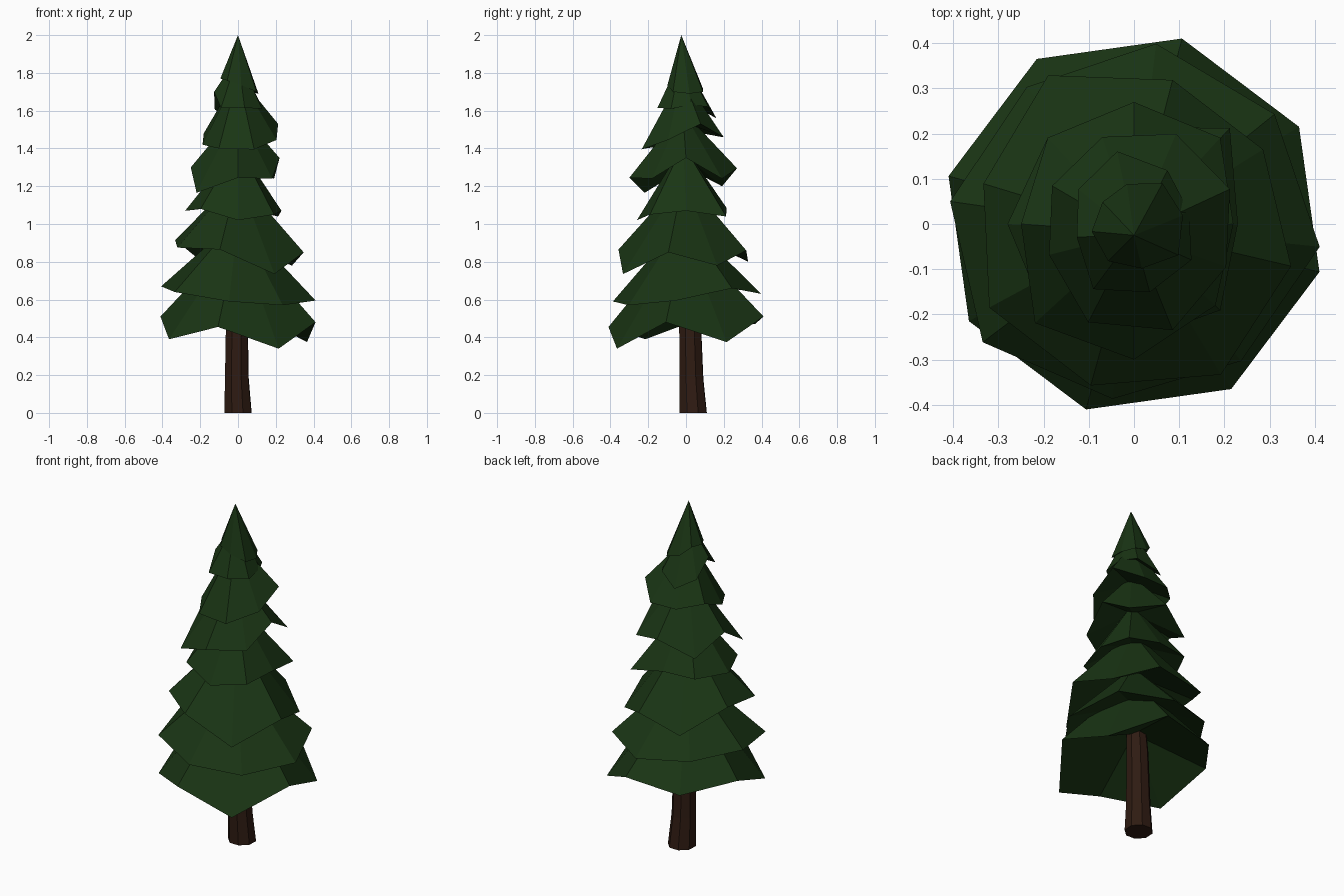
import bpy, bmesh
from math import radians, cos, sin


def material(name, rgb):
    m = bpy.data.materials.new(name)
    m.diffuse_color = (*rgb, 1)
    return m


def finish(name, bm, mat):
    bmesh.ops.recalc_face_normals(bm, faces=bm.faces)
    me = bpy.data.meshes.new(name)
    bm.to_mesh(me)
    bm.free()
    me.materials.append(mat)
    ob = bpy.data.objects.new(name, me)
    bpy.context.collection.objects.link(ob)
    return ob


green = material("needles", (0.010, 0.035, 0.007))
brown = material("bark", (0.028, 0.011, 0.006))


def tier(number, start, tip_z, radii, heights):
    """Eight-sided cone with an uneven rim and a hollowed underside."""
    bm = bmesh.new()
    tip = bm.verts.new((0, 0.01 - 0.0175 * tip_z, tip_z))
    hollow_z = sum(heights) / 8 + 0.42 * sum(radii) / 8
    hollow = bm.verts.new((0, 0.01 - 0.0175 * hollow_z, hollow_z))
    rim = []
    for i, (r, z) in enumerate(zip(radii, heights)):
        a = radians(start + 45 * i)
        rim.append(bm.verts.new((r * cos(a), r * sin(a), z)))
    for i in range(8):
        a, b = rim[i], rim[(i + 1) % 8]
        bm.faces.new((a, b, tip))
        bm.faces.new((b, a, hollow))
    finish(f"foliage_tier_{number}", bm, green)


# foliage, bottom to top
tier(1, -59.5, 0.95, [.424] * 8, (.34, .48, .375, .51, .47, .51, .39, .455))
tier(2, -52, 1.03, (.385, .414, .395, .402, .385, .41, .425, .39),
     (.57, .595, .66, .63, .65, .67, .64, .59))
tier(3, -60, 1.25, (.385, .36, .33, .33, .38, .345, .37, .37),
     (.735, .85, .78, .86, .80, .915, .875, .865))
tier(4, -45, 1.42, (.27, .23, .30, .215, .27, .28, .28, .26),
     (1.05, 1.07, 1.04, 1.085, 1.08, 1.07, 1.08, 1.02))
tier(5, -45, 1.60, (.255, .22, .27, .27, .27, .25, .31, .30),
     (1.24, 1.35, 1.24, 1.295, 1.2, 1.3, 1.165, 1.245))
tier(6, -70, 1.79, (.25, .225, .226, .22, .205, .20, .20, .24),
     (1.395, 1.445, 1.53, 1.46, 1.46, 1.48, 1.42, 1.4))
tier(7, -77, 1.89, (.155, .15, .125, .14, .165, .145, .13, .17),
     (1.615, 1.61, 1.63, 1.62, 1.56, 1.605, 1.7, 1.615))
tier(8, -80, 2.0, (.10, .12, .11, .11, .09, .085, .095, .10),
     (1.735, 1.70, 1.69, 1.70, 1.72, 1.77, 1.77, 1.76))

# trunk: leaning, tapering eight-sided stem that runs up inside the foliage
bm = bmesh.new()
rings = []
for x, y, z, r in ((0, .038, 0, .077), (-.006, .029, .18, .067),
                   (-.006, .021, .5, .061), (0, -.005, 1.0, .04),
                   (0, -.02, 1.75, .012)):
    rings.append([bm.verts.new((x + r * cos(radians(45 * i + 20)),
                                y + r * sin(radians(45 * i + 20)), z))
                  for i in range(8)])
for lo, hi in zip(rings, rings[1:]):
    for i in range(8):
        j = (i + 1) % 8
        bm.faces.new((lo[i], lo[j], hi[j], hi[i]))
bm.faces.new(rings[0][::-1])
bm.faces.new(rings[-1])
finish("trunk", bm, brown)
